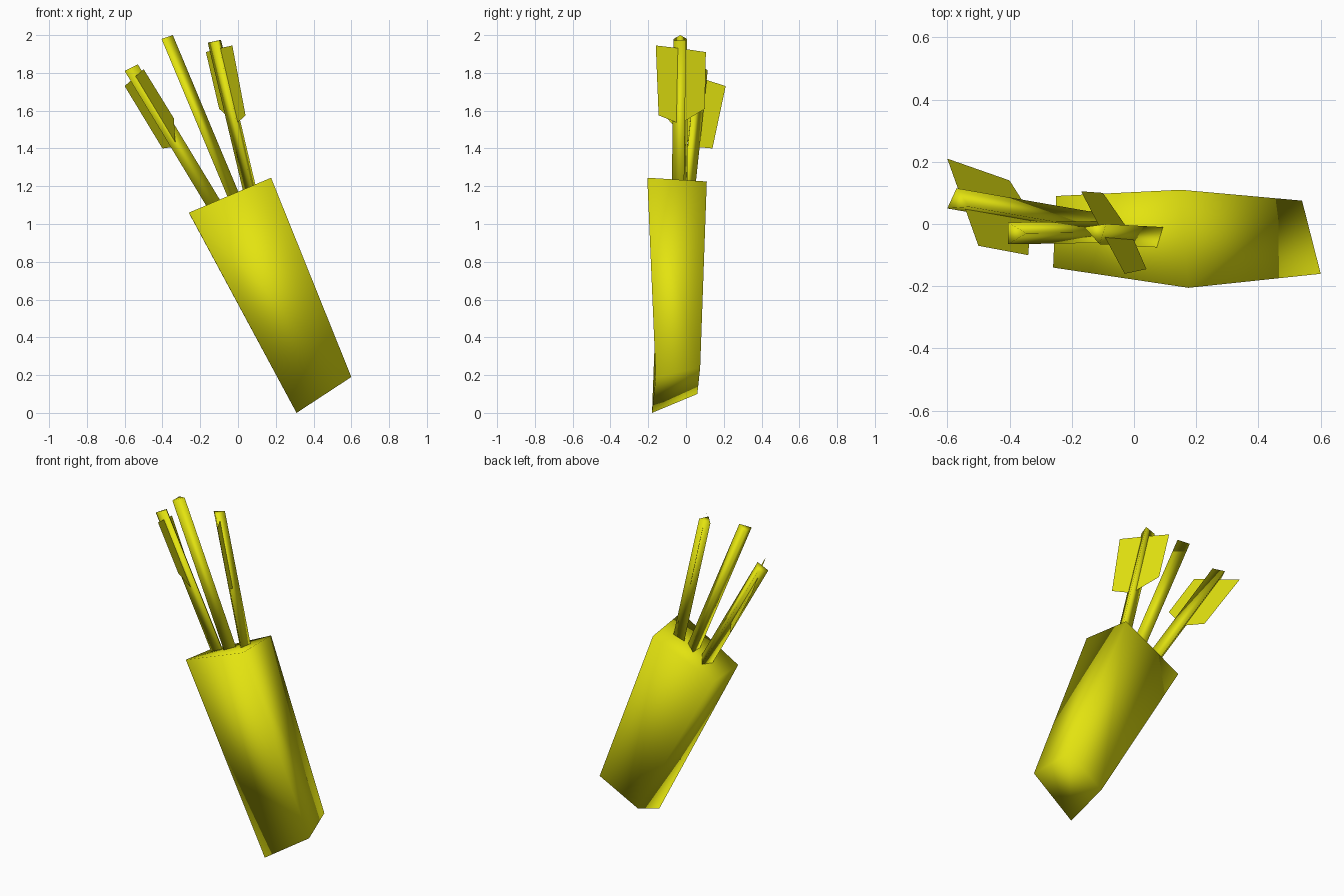
import bpy
import bmesh
from mathutils import Vector

if "Cube" in bpy.data.objects:
    bpy.data.objects.remove(bpy.data.objects["Cube"])

yellow = bpy.data.materials.new("yellow")
yellow.diffuse_color = (0.77, 0.77, 0.005, 1)
yellow.use_nodes = True
yellow.node_tree.nodes["Principled BSDF"].inputs["Base Color"].default_value = yellow.diffuse_color


def make_part(name, points, faces, smooth):
    """Create one mesh object with consistent outward normals."""
    bm = bmesh.new()
    verts = [bm.verts.new(p) for p in points]
    for face in faces:
        bm.faces.new([verts[i] for i in face]).smooth = smooth
    bmesh.ops.recalc_face_normals(bm, faces=bm.faces)
    mesh = bpy.data.meshes.new(name)
    bm.to_mesh(mesh)
    bm.free()
    mesh.materials.append(yellow)
    obj = bpy.data.objects.new(name, mesh)
    bpy.context.collection.objects.link(obj)
    return obj


def loft(name, top, bottom):
    """Closed prism between two matching rings, softly shaded."""
    n = len(top)
    faces = [tuple(range(n)), tuple(range(n, 2 * n))]
    faces += [(i, (i + 1) % n, (i + 1) % n + n, i + n) for i in range(n)]
    return make_part(name, top + bottom, faces, True)


def shaft(name, end, direction):
    """Three-sided arrow shaft from its free end down into the quiver."""
    d = Vector(direction) * 1.06
    return loft(name, end, [tuple(Vector(p) + d) for p in end])


# Quiver: tapering four-sided case, leaning to one side
loft("quiver",
     [(-0.26, -0.14, 1.06), (0.175, -0.205, 1.245),
      (0.15, 0.11, 1.225), (-0.25, 0.09, 1.04)],
     [(0.31, -0.18, 0.0), (0.60, -0.16, 0.19),
      (0.54, 0.075, 0.24), (0.29, 0.06, 0.10)])

# Arrow shafts
shaft("left_arrow_shaft",
      [(-0.60, 0.05, 1.81), (-0.57, 0.115, 1.815), (-0.53, 0.055, 1.845)],
      (0.43, -0.075, -0.71))
shaft("middle_arrow_shaft",
      [(-0.405, 0.005, 1.98), (-0.405, -0.065, 1.98), (-0.345, -0.03, 2.0)],
      (0.345, 0.005, -0.825))
shaft("right_arrow_shaft",
      [(-0.16, -0.01, 1.96), (-0.09, 0.0, 1.975), (-0.11, -0.065, 1.97)],
      (0.183, -0.01, -0.77))

# Flat feather vanes crossing the outer two shafts
make_part("left_arrow_vane",
          [(-0.60, 0.21, 1.73), (-0.40, 0.14, 1.40), (-0.33, 0.03, 1.41),
           (-0.34, -0.10, 1.56), (-0.50, -0.07, 1.82), (-0.55, 0.07, 1.775)],
          [(0, 1, 2, 5), (5, 2, 3, 4)], False)
make_part("right_arrow_vane",
          [(-0.17, 0.105, 1.91), (-0.10, 0.10, 1.61), (-0.01, -0.03, 1.53),
           (0.04, -0.145, 1.575), (-0.03, -0.16, 1.945), (-0.10, -0.03, 1.93)],
          [(0, 1, 2, 5), (5, 2, 3, 4)], False)
